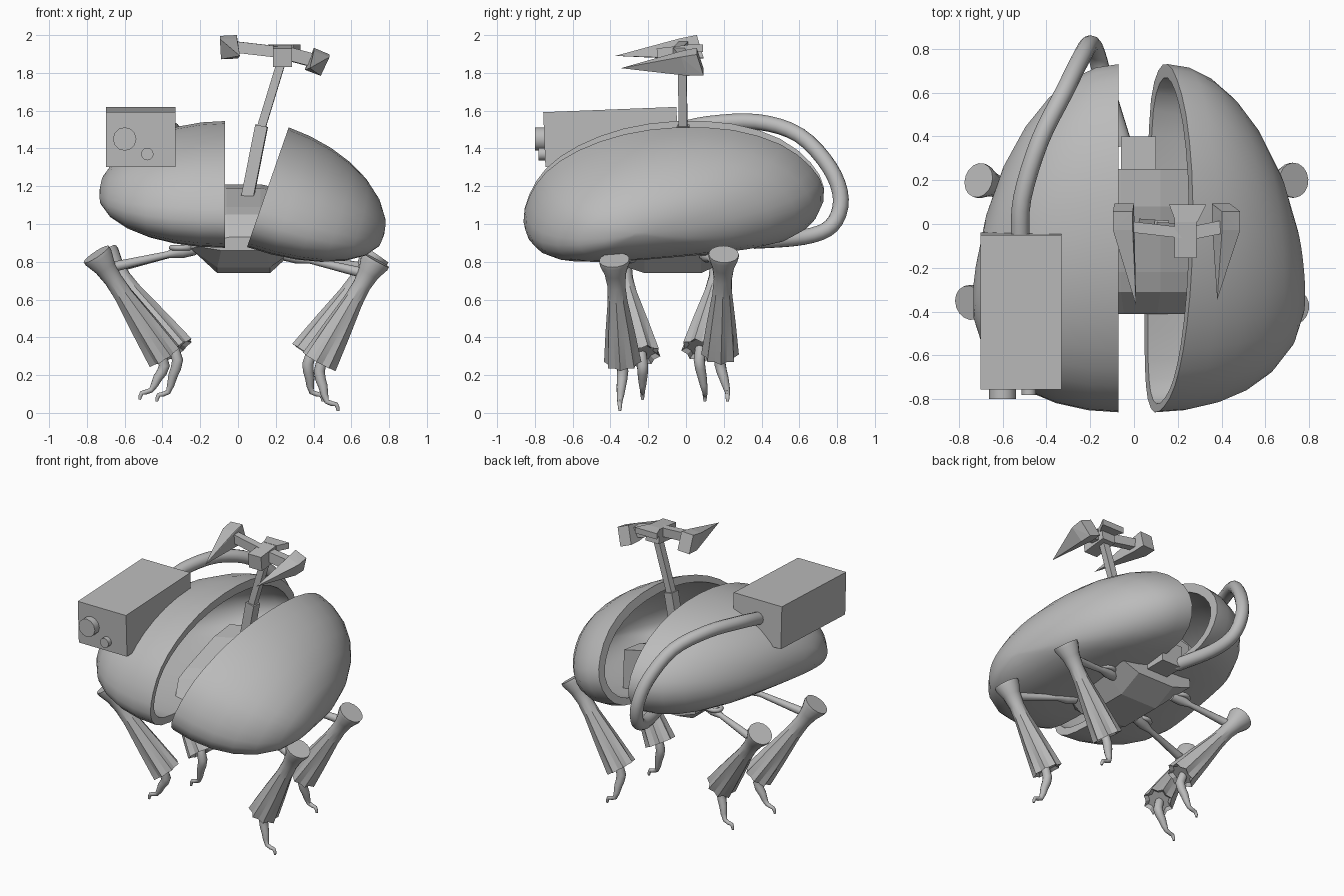
import bpy, bmesh
from math import sin, cos, pi, radians
from mathutils import Vector, Matrix

cube = bpy.data.objects.get("Cube")
if cube:
    bpy.data.objects.remove(cube, do_unlink=True)

grey = bpy.data.materials.new("plain grey")
grey.use_nodes = True
grey.diffuse_color = (0.5, 0.5, 0.5, 1)
grey.node_tree.nodes["Principled BSDF"].inputs["Base Color"].default_value = (0.5, 0.5, 0.5, 1)


def activate(ob):
    bpy.ops.object.select_all(action='DESELECT')
    ob.select_set(True)
    bpy.context.view_layer.objects.active = ob


def finish(name, bm, smooth=0):
    bmesh.ops.recalc_face_normals(bm, faces=bm.faces[:])
    me = bpy.data.meshes.new(name)
    bm.to_mesh(me)
    bm.free()
    ob = bpy.data.objects.new(name, me)
    bpy.context.collection.objects.link(ob)
    me.materials.append(grey)
    if smooth:
        activate(ob)
        bpy.ops.object.shade_smooth_by_angle(angle=radians(smooth))
    return ob


def loft(name, rings, smooth=0):
    """Skin closed rings of equal length and cap both ends."""
    bm = bmesh.new()
    rows = [[bm.verts.new(p) for p in ring] for ring in rings]
    n = len(rows[0])
    for a, b in zip(rows, rows[1:]):
        for i in range(n):
            j = (i + 1) % n
            bm.faces.new((a[i], a[j], b[j], b[i]))
    bm.faces.new(rows[0])
    bm.faces.new(rows[-1])
    return finish(name, bm, smooth)


def hull(name, points):
    bm = bmesh.new()
    for p in points:
        bm.verts.new(p)
    bmesh.ops.convex_hull(bm, input=bm.verts[:])
    return finish(name, bm)


def beam(name, p0, p1, width, height):
    """Box running from p0 to p1."""
    p0, p1 = Vector(p0), Vector(p1)
    d = p1 - p0
    m = Matrix.Translation((p0 + p1) / 2) @ d.to_track_quat('Y', 'Z').to_matrix().to_4x4()
    bm = bmesh.new()
    bmesh.ops.create_cube(bm, size=1, matrix=m @ Matrix.Diagonal((width, d.length, height, 1)))
    return finish(name, bm)


def spline(pts, steps, cyclic=False):
    """Smooth path through the points."""
    p = [Vector(q) for q in pts]
    n = len(p)
    out = []
    for i in range(n if cyclic else n - 1):
        if cyclic:
            a, b, c, d = (p[(i + k) % n] for k in (-1, 0, 1, 2))
        else:
            a, b, c, d = (p[min(max(i + k, 0), n - 1)] for k in (-1, 0, 1, 2))
        for s in range(steps):
            t = s / steps
            out.append(b + (c - a) * (t / 2) + (a * 2 - b * 5 + c * 4 - d) * (t * t / 2)
                       + (b * 3 - a - c * 3 + d) * (t ** 3 / 2))
    return out if cyclic else out + [p[-1]]


def tube(name, pts, radii):
    cu = bpy.data.curves.new(name, 'CURVE')
    cu.dimensions = '3D'
    cu.bevel_depth = 1
    cu.bevel_resolution = 4
    cu.use_fill_caps = True
    sp = cu.splines.new('POLY')
    sp.points.add(len(pts) - 1)
    for i, q in enumerate(pts):
        sp.points[i].co = (*q, 1)
        sp.points[i].radius = radii[i] if len(radii) > 1 else radii[0]
    cu.materials.append(grey)
    ob = bpy.data.objects.new(name, cu)
    bpy.context.collection.objects.link(ob)
    activate(ob)
    bpy.ops.object.convert(target='MESH')
    bpy.ops.object.shade_smooth_by_angle(angle=radians(55))
    return ob


# Hollow half shells: bean outline on the cut plane, domed outward
outline = spline([(-.86, -.2), (-.83, -.06), (-.74, .08), (-.57, .2), (-.33, .29), (-.05, .33),
                  (.25, .315), (.5, .235), (.66, .11), (.73, -.02), (.7, -.15), (.57, -.25),
                  (.3, -.295), (0, -.32), (-.35, -.34), (-.65, -.335), (-.8, -.295)], 2, True)
apex = Vector((-.25, -.04))


def half_shell(name, side, x0, z0, tilt):
    def ring(deg, wall):
        f = radians(deg)
        pts = []
        for p in outline:
            d = p - apex
            q = Vector((d.x * cos(f) ** .86 * (1 - wall / .79), d.y * cos(f) * (1 - wall / .33))) + apex
            w = (.66 - wall) * sin(f) * (1 - .19 * (q.x - apex.x))
            pts.append((x0 + side * (w * cos(tilt) + q.y * sin(tilt)), q.x,
                        z0 - w * sin(tilt) + q.y * cos(tilt)))
        return pts
    angles = (88, 76, 62, 48, 35, 23, 11, 0)
    loft(name, [ring(a, 0) for a in angles] + [ring(a, .05) for a in reversed(angles)], 40)


half_shell("left_shell", 1, .16, 1.2, .335)
half_shell("right_shell", -1, -.07, 1.215, .0)

# Faceted core between the shells: y, bottom z, top z, width factor
core = []
for y, zb, zt, k in [(-.41, .86, .93, .85), (-.31, .77, 1.05, 1), (-.22, .74, 1.09, 1),
                     (.08, .74, 1.19, 1), (.25, .82, 1.21, 1)]:
    mid, high = max(.87, zb + .02), max(.9, zt - .04)
    half = [(.14, zb), (.28, mid), (.27, high), (.09, zt)]
    core.append([(.03 + k * x, y, z) for x, z in half] + [(.03 - k * x, y, z) for x, z in reversed(half)])
loft("core", core)
beam("core_back_block", (.02, .24, .95), (.02, .4, .95), .16, .15)

# Equipment box with two knobs and a hose
beam("equipment_box", (-.515, -.75, 1.447), (-.515, -.045, 1.475), .37, .29)
tube("large_knob", [(-.6, -.8, 1.45), (-.6, -.74, 1.45)], [.062])
tube("small_knob", [(-.48, -.78, 1.37), (-.48, -.74, 1.37)], [.033])
tube("hose", spline([(-.52, -.06, 1.49), (-.51, .12, 1.53), (-.43, .38, 1.54), (-.32, .6, 1.47),
                     (-.24, .76, 1.3), (-.2, .82, 1.13), (-.17, .77, .99), (-.13, .62, .93),
                     (-.05, .36, .91)], 4), [.042])

# Neck and head
beam("lower_neck", (.05, -.01, 1.14), (.125, -.015, 1.52), .065, .065)
beam("upper_neck", (.12, -.015, 1.5), (.23, -.02, 1.86), .045, .045)
beam("head_block", (.235, -.15, 1.88), (.235, .03, 1.9), .1, .1)
hull("head_plate", [(x, y, z) for z in (1.91, 1.95)
                    for x, y in ((.16, .09), (.33, .09), (.29, .01), (.19, .01))])
beam("right_head_arm", (.22, -.04, 1.91), (-.04, -.01, 1.94), .05, .06)
beam("left_head_arm", (.27, -.04, 1.9), (.42, -.01, 1.86), .06, .07)


def wedge(name, cx, cz, roll, tip):
    pts = [tip]
    for x, z in ((-.045, -.06), (.045, -.06), (.045, .06), (-.045, .06)):
        rx, rz = x * cos(roll) + z * sin(roll), z * cos(roll) - x * sin(roll)
        pts += [(cx + rx, .075 - z * .3, cz + rz), (cx + rx, -.01 - z * .3, cz + rz * .9 - .01)]
    hull(name, pts)


wedge("right_head_wedge", -.048, 1.938, -.05, (.01, -.375, 1.89))
wedge("left_head_wedge", .42, 1.86, .4, (.38, -.345, 1.825))


# Legs: thin thigh, pleated flared shin, hooked foot
def leg(name, hip, knee, hem, toe):
    hip, knee, hem, toe = map(Vector, (hip, knee, hem, toe))
    axis = hem - knee
    rot = axis.to_track_quat('Z', 'Y')
    rings = []
    for t, r, fold in [(0, .08, 0), (.03, .08, 0), (.13, .058, 0), (.25, .048, 0),
                       (.4, .053, .05), (.7, .078, .12), (1, .1, .2), (.97, .075, .2)]:
        rings.append([knee + axis * t + rot @ Vector((
            r * (1 - fold * (i % 2)) * cos(i * pi / 8), r * (1 - fold * (i % 2)) * sin(i * pi / 8), 0))
            for i in range(16)])
    loft(name + "_shin", rings, 25)
    joint = knee + axis * .14
    tube(name + "_thigh", [hip, hip.lerp(joint, .15), hip.lerp(joint, .3), joint], [.035, .035, .018, .028])
    # Small loop beside the hip
    c = hip.lerp(joint, .15)
    tube(name + "_hip_loop", [c + Vector((.05 * cos(a * pi / 6), .04 * sin(a * pi / 6), .02))
                              for a in range(13)], [.015])
    out = Vector((1 if toe.x > 0 else -1, 0, 0))
    ankle = hem + Vector((0, 0, -.05))
    heel = toe - out * .06 + Vector((0, 0, .05))
    path = [hem - axis * .1, ankle, ankle.lerp(heel, .5), heel, toe - out * .01 + Vector((0, 0, .035)), toe]
    tube(name + "_foot", spline(path, 2), [.026, .028, .03, .028, .025, .02, .014, .013, .012, .01, .007])


leg("front_left_leg", (.25, -.28, .84), (.73, -.38, .81), (.43, -.335, .27), (.53, -.35, .01))
leg("back_left_leg", (.25, .1, .84), (.73, .2, .84), (.37, .18, .31), (.45, .22, .06))
leg("front_right_leg", (-.23, -.26, .87), (-.75, -.36, .84), (-.39, -.23, .3), (-.52, -.23, .07))
leg("back_right_leg", (-.23, .1, .87), (-.71, .2, .84), (-.32, .07, .33), (-.43, .1, .06))
